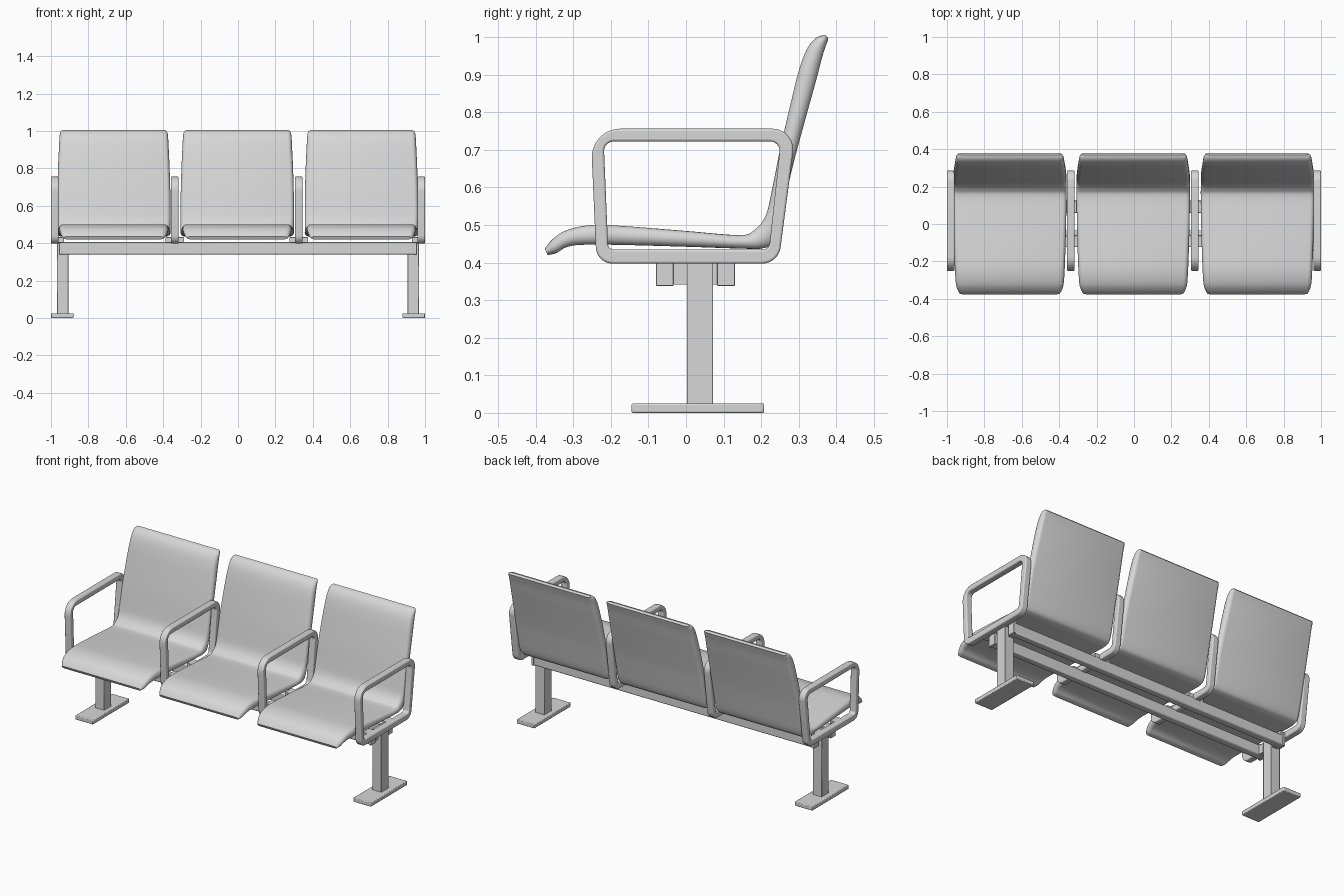
import bpy, bmesh, math
from mathutils import Vector

cube = bpy.data.objects.get("Cube")
if cube:
    bpy.data.objects.remove(cube, do_unlink=True)

grey = bpy.data.materials.new("light_grey")
grey.use_nodes = True
colour = (0.68, 0.68, 0.68, 1)
grey.diffuse_color = colour
grey.node_tree.nodes["Principled BSDF"].inputs["Base Color"].default_value = colour


def finish(name, bm, bevel=0.0, segments=2):
    """Turn a bmesh into a smooth-shaded object with optional softened edges."""
    bmesh.ops.recalc_face_normals(bm, faces=bm.faces)
    mesh = bpy.data.meshes.new(name)
    bm.to_mesh(mesh)
    bm.free()
    mesh.materials.append(grey)
    obj = bpy.data.objects.new(name, mesh)
    bpy.context.collection.objects.link(obj)
    if bevel:
        mod = obj.modifiers.new("soft_edges", 'BEVEL')
        mod.width, mod.segments = bevel, segments
        mod.limit_method, mod.angle_limit = 'ANGLE', math.radians(50)
    bpy.ops.object.select_all(action='DESELECT')
    obj.select_set(True)
    bpy.context.view_layer.objects.active = obj
    bpy.ops.object.shade_smooth_by_angle(angle=math.radians(40))


def box(name, x, y, z, bevel=0.0):
    """Box from (low, high) ranges."""
    bm = bmesh.new()
    bmesh.ops.create_cube(bm, size=1)
    for v in bm.verts:
        v.co = [(r[0] + r[1]) / 2 + c * (r[1] - r[0]) for c, r in zip(v.co, (x, y, z))]
    finish(name, bm, bevel)


def rounded(corners, radii, steps=8):
    """Round the corners of a closed 2D outline."""
    pts = []
    for i, c in enumerate(corners):
        c = Vector(c)
        a = (Vector(corners[i - 1]) - c).normalized()
        b = (Vector(corners[(i + 1) % len(corners)]) - c).normalized()
        r, half = radii[i], a.angle(b) / 2
        centre = c + (a + b).normalized() * r / math.sin(half)
        start = c + a * r / math.tan(half) - centre
        end = c + b * r / math.tan(half) - centre
        for k in range(steps + 1):
            pts.append(centre + start.lerp(end, k / steps).normalized() * r)
    return pts


# Armrest frames: rounded closed loops
outer = rounded([(-0.238, 0.397), (0.246, 0.397), (0.293, 0.756), (-0.254, 0.756)],
                [0.045, 0.05, 0.055, 0.075])
inner = rounded([(-0.207, 0.435), (0.221, 0.435), (0.252, 0.722), (-0.219, 0.722)],
                [0.015, 0.018, 0.025, 0.025])


def armrest(name, x, half=0.02):
    bm = bmesh.new()
    loops = [[bm.verts.new((x + s * half, p[0], p[1])) for p in ring]
             for ring, s in ((outer, -1), (outer, 1), (inner, 1), (inner, -1))]
    n = len(outer)
    for a, b in zip(loops, loops[1:] + loops[:1]):
        for i in range(n):
            j = (i + 1) % n
            bm.faces.new((a[i], a[j], b[j], b[i]))
    finish(name, bm, 0.006, 3)


# Seat shell stations: top y, top z, underside y, underside z, half width
stations = [
    (-.376, .436, -.368, .420, .268), (-.355, .462, -.345, .425, .280),
    (-.320, .485, -.320, .440, .288), (-.260, .499, -.280, .447, .292),
    (-.180, .498, -.180, .447, .296), (.000, .484, .000, .442, .301),
    (.140, .473, .150, .437, .303), (.180, .485, .205, .438, .303),
    (.212, .525, .237, .460, .303), (.230, .600, .262, .560, .303),
    (.250, .700, .285, .660, .302), (.280, .830, .320, .790, .298),
    (.300, .910, .345, .880, .294), (.320, .965, .362, .945, .291),
    (.345, .997, .374, .982, .287), (.370, 1.006, .379, .996, .278)]


def spline(rows, steps=4):
    """Smooth interpolation through the stations."""
    rows = [Vector(r) for r in rows]
    rows = [rows[0]] + rows + [rows[-1]]
    out = []
    for a, b, c, d in zip(rows, rows[1:], rows[2:], rows[3:]):
        for k in range(steps):
            t = k / steps
            out.append(b + (c - a) * t / 2 + (a * 2 - b * 5 + c * 4 - d) * (t * t / 2)
                       + (b * 3 - a - c * 3 + d) * (t ** 3 / 2))
    return out + [rows[-1]]


def seat(name, x, edge=0.022):
    bm = bmesh.new()
    rings = []
    for ty, tz, by, bz, hw in spline(stations):
        top, low = Vector((0, ty, tz)), Vector((0, by, bz))
        ring = []
        for side in (1, -1):
            for k in range(9):
                a = side * (math.pi * k / 8 - math.pi / 2)
                p = (top + low) / 2 + (top - low) / 2 * math.sin(a)
                p.x = x + side * (hw - edge + edge * math.cos(a))
                ring.append(bm.verts.new(p))
        rings.append(ring)
    n = len(rings[0])
    for a, b in zip(rings, rings[1:]):
        for i in range(n):
            j = (i + 1) % n
            bm.faces.new((a[i], a[j], b[j], b[i]))
    bm.faces.new(rings[0])
    bm.faces.new(rings[-1])
    finish(name, bm)


for label, x in (("right", -0.664), ("middle", -0.004), ("left", 0.66)):
    seat(label + "_seat", x)

# Armrests with the tabs that hold the seats
for label, x in (("outer_right", -0.98), ("inner_right", -0.338),
                 ("inner_left", 0.325), ("outer_left", 0.98)):
    armrest(label + "_armrest", x)
    low = x if x < -0.9 else x - 0.05
    high = x if x > 0.9 else x + 0.05
    for place, y in (("front", -0.093), ("back", 0.09)):
        box(f"{label}_{place}_tab", (low, high), (y - 0.031, y + 0.031), (0.402, 0.432), 0.003)

# Two rails under the seats
for label, y in (("front", (-0.078, -0.035)), ("back", (0.085, 0.128))):
    box(label + "_rail", (-0.945, 0.945), y, (0.34, 0.405), 0.006)

# Legs, feet and rail end brackets
for label, s in (("right", -1), ("left", 1)):
    def span(a, b):
        return tuple(sorted((s * a, s * b)))
    box(label + "_leg", span(0.907, 0.968), (0.002, 0.072), (0.02, 0.4), 0.003)
    box(label + "_foot", span(0.88, 1.0), (-0.145, 0.208), (0, 0.025), 0.004)
    box(label + "_cross_plate", span(0.91, 0.945), (-0.06, 0.11), (0.342, 0.398))
    for place, y in (("front", (-0.08, -0.033)), ("back", (0.083, 0.13))):
        box(f"{label}_{place}_bracket", span(0.94, 0.956), y, (0.338, 0.42), 0.002)
